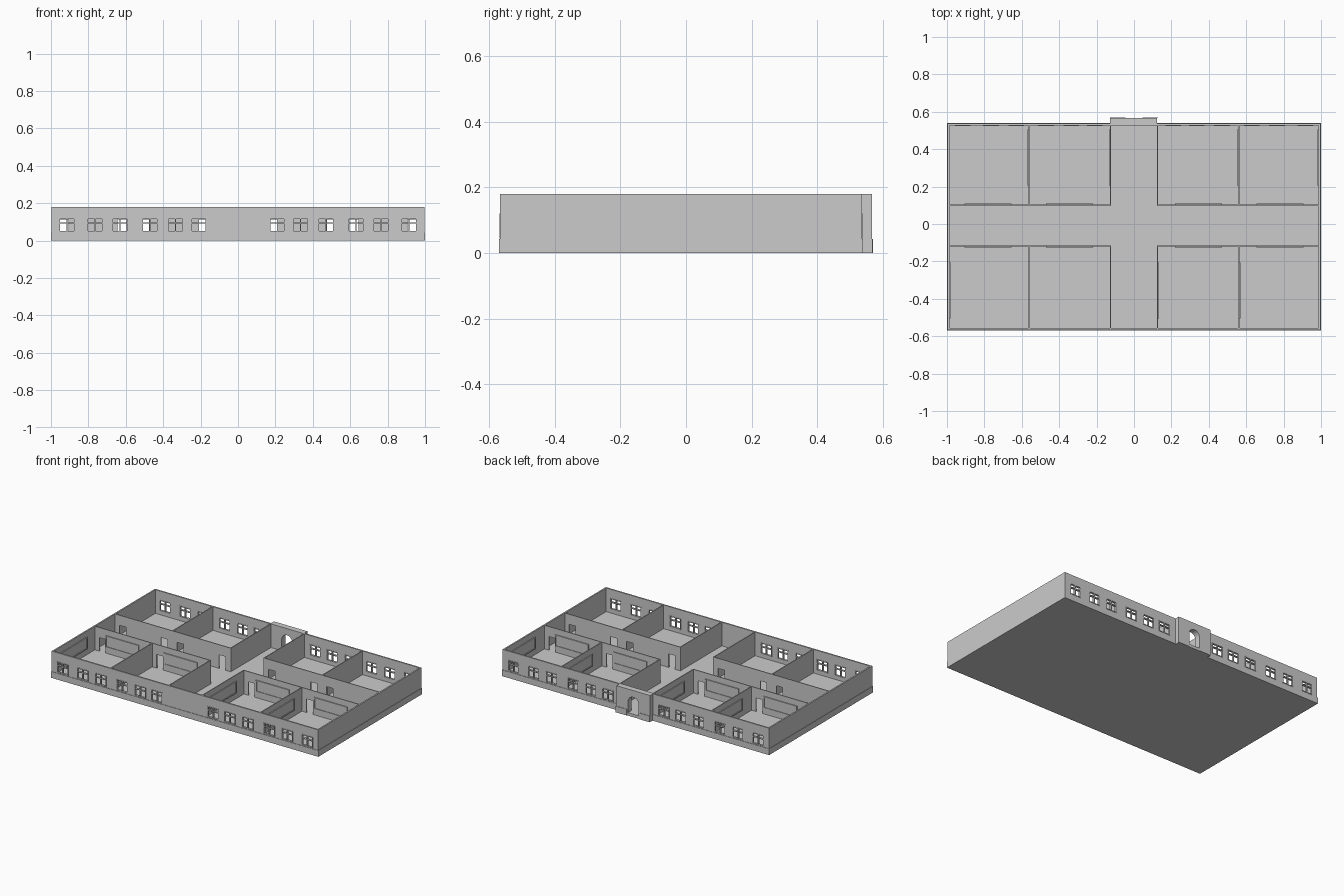
import bpy, math
from mathutils import Matrix

cube = bpy.data.objects.get("Cube")
if cube:
    bpy.data.objects.remove(cube, do_unlink=True)

H, FLOOR, PLINTH, T = 0.18, 0.02, 0.042, 0.01

plaster = bpy.data.materials.new("grey_plaster")
plaster.use_nodes = True
GREY = (0.6, 0.6, 0.6, 1)
plaster.diffuse_color = GREY
plaster.node_tree.nodes["Principled BSDF"].inputs["Base Color"].default_value = GREY


def rect(u0, u1, z0, z1):
    return [(u0, z0), (u1, z0), (u1, z1), (u0, z1)]


def arch(u, width, z0, z1, steps=10):
    r = width / 2
    top = [(u + r * math.cos(math.pi * i / steps), z1 - r + r * math.sin(math.pi * i / steps))
           for i in range(steps + 1)]
    return [(u - r, z0), (u + r, z0)] + top


def panel(name, axis, pos, outline, holes=(), thick=T):
    """Upright slab running along an axis, pierced by the given holes."""
    curve = bpy.data.curves.new(name, "CURVE")
    curve.dimensions = "2D"
    curve.fill_mode = "BOTH"
    curve.extrude = thick / 2
    for loop in [outline, *holes]:
        s = curve.splines.new("POLY")
        s.points.add(len(loop) - 1)
        for p, (u, z) in zip(s.points, loop):
            p.co = (u, z, 0, 1)
        s.use_cyclic_u = True
    temp = bpy.data.objects.new(name + "_curve", curve)
    bpy.context.collection.objects.link(temp)
    dg = bpy.context.evaluated_depsgraph_get()
    mesh = bpy.data.meshes.new_from_object(temp.evaluated_get(dg))
    bpy.data.objects.remove(temp, do_unlink=True)
    if axis == "x":
        m = Matrix(((1, 0, 0, 0), (0, 0, -1, pos), (0, 1, 0, 0), (0, 0, 0, 1)))
    else:
        m = Matrix(((0, 0, 1, pos), (1, 0, 0, 0), (0, 1, 0, 0), (0, 0, 0, 1)))
    mesh.transform(m)
    mesh.materials.clear()
    mesh.materials.append(plaster)
    for p in mesh.polygons:
        p.use_smooth = False
        p.material_index = 0
    obj = bpy.data.objects.new(name, mesh)
    bpy.context.collection.objects.link(obj)
    return obj


def box(name, x0, x1, y0, y1, z0, z1):
    panel(name, "x", (y0 + y1) / 2, rect(x0, x1, z0, z1), thick=y1 - y0)


# Main lines of the plan
XO, YF, YB = 0.997, -0.567, 0.537
HALL_F, HALL_B = -0.117, 0.1
HALL_X, ROOM_X = 0.125, 0.56
PORCH_Y = 0.567
DOOR = arch(-0.003, 0.08, FLOOR, 0.135)

# Floor slab
box("floor", -XO, XO, YF, YB, 0, FLOOR)
box("porch_floor", -0.128, 0.122, YB, PORCH_Y, 0, FLOOR)

# Front and back walls with window openings
centres = [s * c for s in (-1, 1) for c in (0.21, 0.335, 0.47, 0.63, 0.765, 0.915)]
W, Z0, Z1 = 0.042, 0.045, 0.12
openings = [rect(c - W, c + W, Z0, Z1) for c in centres]
wall = rect(-XO, XO, 0, H)
walls = (("front", YF + T / 2, []), ("back", YB - T / 2, [DOOR]))
for side, y, extra in walls:
    panel(side + "_wall", "x", y, wall, openings + extra)
    for i, c in enumerate(centres):
        # Window frame with two small upper and two tall lower panes
        b, mid = 0.005, 0.093
        panes = [rect(u0, u1, z0, z1)
                 for u0, u1 in ((c - W + b, c - b / 2), (c + b / 2, c + W - b))
                 for z0, z1 in ((Z0 + b, mid - b / 2), (mid + b / 2, Z1 - b))]
        panel(f"{side}_window_{i + 1}", "x", y, rect(c - W, c + W, Z0, Z1), panes, T + 0.004)

# Side walls
for side, s in (("right", -1), ("left", 1)):
    panel(side + "_wall", "y", s * (XO - T / 2), rect(YF + T, YB - T, 0, H))

# Porch with arched doorway
panel("porch", "x", (YB + PORCH_Y) / 2, rect(-0.128, 0.122, 0, H), [DOOR], PORCH_Y - YB)

# Projecting plinth
E = 0.003
box("front_plinth", -1, 1, YF - E, YF, 0, PLINTH)
for side, s in (("right", -1), ("left", 1)):
    xs = sorted((s * XO, s))
    box(side + "_plinth", *xs, YF - E, YB + E, 0, PLINTH)
    xs = sorted((s * 0.124, s))
    box(side + "_back_plinth", *xs, YB, YB + E, 0, PLINTH)
    xs = sorted((s * 0.045, s * 0.127))
    box(side + "_porch_plinth", *xs, PORCH_Y, PORCH_Y + E, 0, PLINTH)

# Corridor walls with doorways and wall boards
T2 = 0.006


def board(name, axis, pos, facing, c, half):
    z0, z1, b = 0.06, 0.14, 0.007
    panel(name + "_frame", axis, pos + facing * (T2 / 2 + 0.003), rect(c - half, c + half, z0, z1),
          [rect(c - half + b, c + half - b, z0 + b, z1 - b)], 0.007)
    panel(name, axis, pos + facing * (T2 / 2 + 0.001), rect(c - half + b, c + half - b, z0 + b, z1 - b),
          thick=0.003)


for row, y, facing, y_end in (("front", HALL_F, -1, YF + T), ("back", HALL_B, 1, YB - T)):
    for side, s in (("right", -1), ("left", 1)):
        doors = [rect(s * d - 0.024, s * d + 0.024, FLOOR, 0.112) for d in (0.185, 0.5, 0.62, 0.93)]
        a, b = sorted((s * (HALL_X - T2 / 2), s * (XO - T)))
        panel(f"{row}_{side}_corridor_wall", "x", y, rect(a, b, 0, H), doors, T2)
        for label, c in (("inner", 0.345), ("outer", 0.78)):
            board(f"{row}_{side}_{label}_board", "x", y, facing, s * c, 0.125)
        # Partitions between rooms and along the cross corridor
        a, b = sorted((y + facing * T2 / 2, y_end))
        for label, x in (("hall", HALL_X), ("room", ROOM_X)):
            panel(f"{row}_{side}_{label}_partition", "y", s * x, rect(a, b, 0, H), thick=T2)

# Boards on the partitions and end walls
for row, f, xs in (("front", 1, (-0.99, HALL_X, ROOM_X)),
                   ("back", -1, (0.99, ROOM_X, -HALL_X, -ROOM_X))):
    for i, x in enumerate(xs):
        board(f"{row}_side_board_{i + 1}", "y", x, f, -f * 0.355, 0.15)
